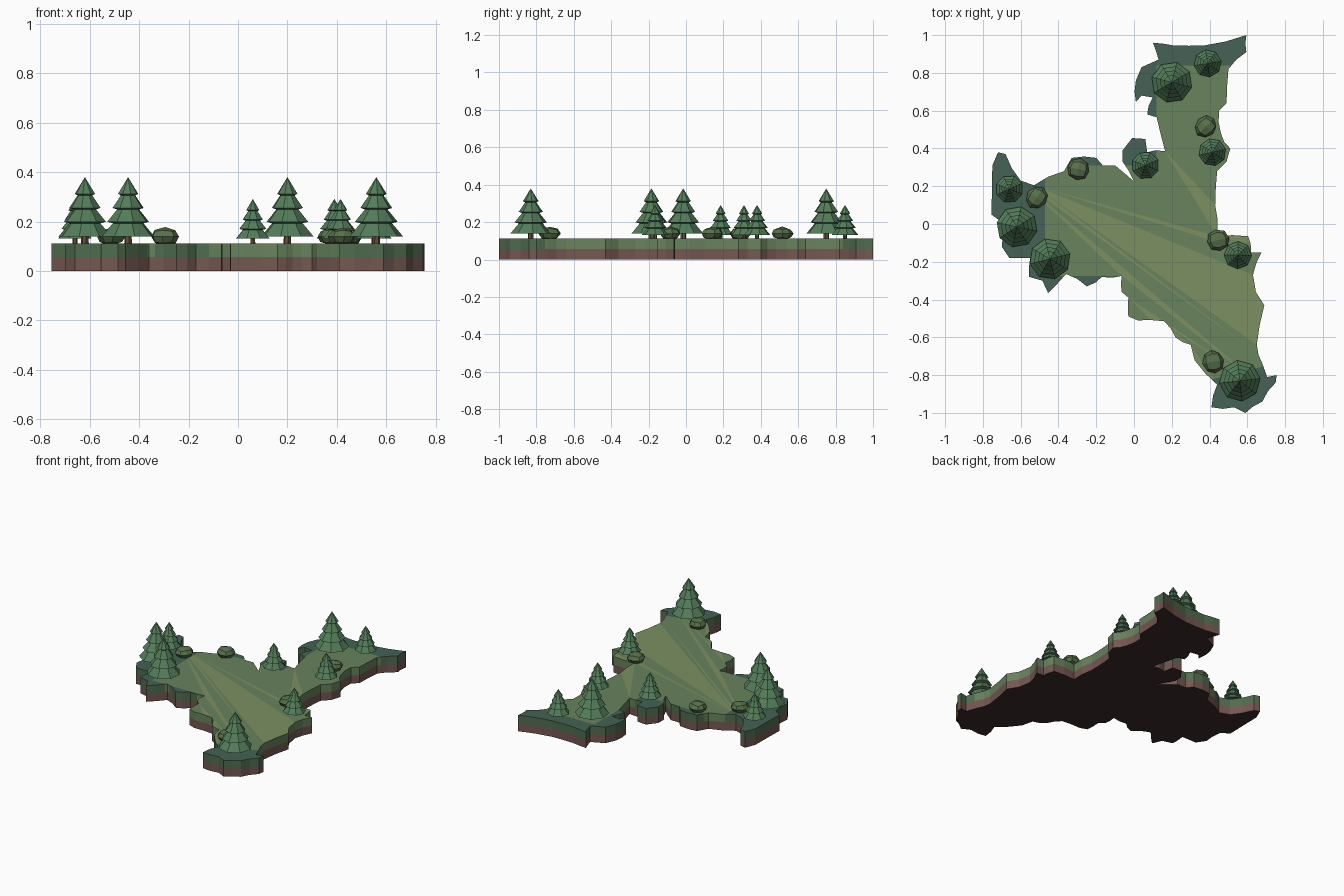
import bpy, bmesh, math, random
from mathutils import Vector

if "Cube" in bpy.data.objects:
    bpy.data.objects.remove(bpy.data.objects["Cube"])

random.seed(4)
TOP, MID = 0.112, 0.056


def material(name, rgb):
    m = bpy.data.materials.new(name)
    m.diffuse_color = (*[(c / 255) ** 2.2 for c in rgb], 1)
    m.use_nodes = True
    m.node_tree.nodes["Principled BSDF"].inputs["Base Color"].default_value = m.diffuse_color
    return m


GRASS = material("grass", (104, 130, 94))
OLIVE = material("dry_grass", (122, 142, 98))
FOREST = material("forest_floor", (70, 98, 86))
EDGE = material("forest_edge", (80, 108, 80))
SOIL = material("soil", (116, 88, 82))
UNDER = material("underside", (62, 48, 46))
LEAF = material("needles", (84, 124, 90))
BARK = material("bark", (104, 78, 58))
BUSH = material("bush_leaf", (88, 112, 76))

# Coastline, clockwise from the north-east corner
COAST = [
    (.595, 1), (.595, .91), (.5, .82), (.49, .64), (.45, .6), (.46, .48), (.51, .4), (.49, .33),
    (.44, .28), (.43, .1), (.44, -.065), (.605, -.065), (.62, -.15), (.675, -.15), (.63, -.27),
    (.645, -.36), (.69, -.43), (.65, -.64), (.68, -.74), (.705, -.81), (.755, -.8), (.75, -.84),
    (.68, -.94), (.59, -1), (.53, -.97), (.41, -.97), (.44, -.85), (.32, -.72), (.3, -.64),
    (.22, -.6), (.16, -.515), (.02, -.51), (-.03, -.49), (-.03, -.39), (-.065, -.36),
    (-.065, -.275), (-.17, -.28), (-.25, -.33), (-.36, -.265), (-.455, -.365), (-.485, -.3),
    (-.555, -.28), (-.55, -.18), (-.66, -.18), (-.7, -.12), (-.7, .01), (-.755, .05),
    (-.75, .31), (-.72, .38), (-.68, .37), (-.6, .23), (-.53, .205), (-.37, .28), (-.33, .35),
    (-.2, .35), (-.165, .31), (-.1, .31), (0, .225), (-.06, .33), (-.06, .39), (-.01, .455),
    (.06, .45), (.07, .38), (.165, .385), (.12, .565), (.07, .58), (.1, .67), (.04, .68),
    (.01, .645), (.01, .76), (.04, .83), (.13, .87), (.1, .96), (.21, .945), (.37, .945)]


def finish(name, bm, mats):
    me = bpy.data.meshes.new(name)
    bm.to_mesh(me)
    bm.free()
    for m in mats:
        me.materials.append(m)
    ob = bpy.data.objects.new(name, me)
    bpy.context.collection.objects.link(ob)
    return ob


def rugged(points):
    """Add a slightly displaced midpoint to the longer coast edges."""
    out = []
    for i, p in enumerate(points):
        a, b = Vector(p), Vector(points[(i + 1) % len(points)])
        out.append(a)
        d = b - a
        if d.length > .085:
            out.append((a + b) / 2 + d.orthogonal().normalized() * random.uniform(-.01, .01))
    return out


def is_forest(x, y):
    return (x < -.47 or y > .84 or y < -.8 + .25 * (x - .5) or (x < .12 and y > .31)
            or (x < -.1 and y < -.275))


# Land slab: soil layer, turf layer and coloured top
def make_land():
    bm = bmesh.new()
    outline = rugged(COAST)
    rings = [[bm.verts.new((p.x, p.y, z)) for p in outline] for z in (0, MID, TOP)]
    n = len(outline)
    for lo, hi in zip(rings, rings[1:]):
        for i in range(n):
            j = (i + 1) % n
            bm.faces.new((lo[i], lo[j], hi[j], hi[i]))
    caps = [bm.faces.new(rings[0]), bm.faces.new(rings[2])]
    bmesh.ops.triangulate(bm, faces=caps, ngon_method='EAR_CLIP')
    bmesh.ops.recalc_face_normals(bm, faces=bm.faces)
    # long dry-grass streaks around the clearing
    for f in bm.faces:
        c = f.calc_center_median()
        near = (c.xy - Vector((.25, -.3))).length < .5
        f.material_index = 1 if c.z > TOP - .001 and near and random.random() < .45 else 0
    # cut the borders between meadow and forest floor
    cuts = [((-.47, 0), (1, 0)), ((0, .84), (0, 1)), ((.5, -.8), (-.25, 1)),
            ((.12, 0), (1, 0)), ((0, .31), (0, 1)), ((0, -.275), (0, 1))]
    for co, no in cuts:
        bmesh.ops.bisect_plane(bm, geom=bm.verts[:] + bm.edges[:] + bm.faces[:],
                               plane_co=(*co, 0), plane_no=(*no, 0))
    for f in bm.faces:
        c = f.calc_center_median()
        wild = is_forest(c.x, c.y)
        if c.z < .001:
            f.material_index = 5
        elif c.z < MID:
            f.material_index = 4
        elif c.z < TOP - .001:
            f.material_index = 3 if wild else 0
        elif wild:
            f.material_index = 2
    finish("land", bm, [GRASS, OLIVE, FOREST, EDGE, SOIL, UNDER])


def lathe(bm, profile, sides, mat):
    """Spin a radius/height profile into flat-sided rings."""
    rings = []
    for r, z in profile:
        if r == 0:
            rings.append([bm.verts.new((0, 0, z))] * sides)
        else:
            rings.append([bm.verts.new((r * math.cos(k * math.tau / sides),
                                        r * math.sin(k * math.tau / sides), z))
                          for k in range(sides)])
    for a, b in zip(rings, rings[1:]):
        for k in range(sides):
            m = (k + 1) % sides
            vs = list(dict.fromkeys((a[k], b[k], b[m], a[m])))
            bm.faces.new(vs).material_index = mat


# Fir tree: tiered octagonal needles on a short trunk
def make_tree(x, y, size):
    bm = bmesh.new()
    lathe(bm, [(0, .268), (.042, .2), (.03, .194), (.065, .143), (.046, .137),
               (.087, .087), (.064, .081), (.109, .028), (0, .04)], 8, 0)
    lathe(bm, [(0, .05), (.014, .05), (.016, 0), (0, 0)], 6, 1)
    bmesh.ops.recalc_face_normals(bm, faces=bm.faces)
    ob = finish("fir_tree", bm, [LEAF, BARK])
    ob.location = (x, y, TOP)
    ob.scale = (size,) * 3
    ob.rotation_euler.z = random.uniform(0, math.tau)


# Bush: rounded, flattened block
def make_bush(x, y):
    bm = bmesh.new()
    bmesh.ops.create_cube(bm, size=2)
    bmesh.ops.subdivide_edges(bm, edges=bm.edges[:], cuts=1, use_grid_fill=True)
    for v in bm.verts:
        v.co = v.co.normalized() * random.uniform(.95, 1.05)
        v.co.x *= .06
        v.co.y *= .056
        v.co.z *= .037
    ob = finish("bush", bm, [BUSH])
    ob.location = (x, y, TOP + .027)
    ob.rotation_euler.z = random.uniform(0, math.tau)


make_land()
for x, y in [(.2, .75), (.56, -.83), (-.445, -.185), (-.62, -.015)]:
    make_tree(x, y, 1)
for x, y in [(.39, .85), (.415, .38), (.06, .31), (.55, -.165), (-.66, .185)]:
    make_tree(x, y, .67)
for x, y in [(.38, .515), (-.515, .14), (-.295, .29), (.445, -.085), (.42, -.73)]:
    make_bush(x, y)
